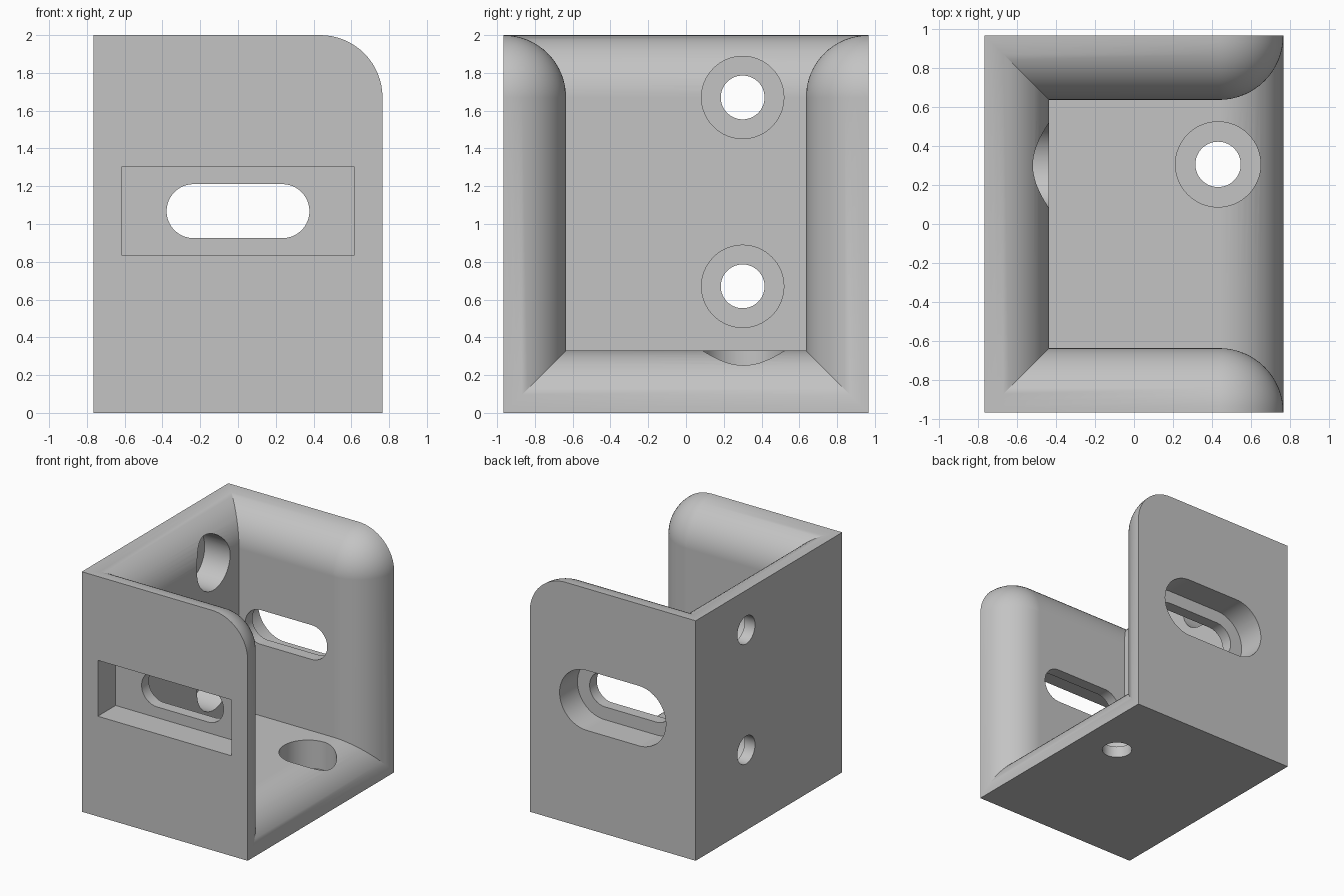
import bpy, bmesh
from math import sin, cos, pi

cube = bpy.data.objects.get("Cube")
if cube:
    bpy.data.objects.remove(cube, do_unlink=True)

X, Y, H = 0.765, 0.965, 2.0      # half width, half depth, height
T = 0.33                         # wall thickness and edge radius
WEB = 0.095                      # material left under each recess
SEG = 16

grey = bpy.data.materials.new("light_grey")
grey.use_nodes = True
colour = (0.55, 0.55, 0.55, 1)
grey.diffuse_color = colour
grey.node_tree.nodes["Principled BSDF"].inputs["Base Color"].default_value = colour


def arc(cx, cy, r, start, end, n=SEG):
    angles = [start + (end - start) * i / n for i in range(n + 1)]
    return [(cx + r * cos(a), cy + r * sin(a)) for a in angles]


def loft(name, rings):
    """Closed solid through matching rings of points."""
    bm = bmesh.new()
    loops = [[bm.verts.new(p) for p in ring] for ring in rings]
    for a, b in zip(loops, loops[1:]):
        for i in range(len(a)):
            j = (i + 1) % len(a)
            bm.faces.new((a[i], a[j], b[j], b[i]))
    bm.faces.new(loops[0])
    bm.faces.new(loops[-1])
    bmesh.ops.remove_doubles(bm, verts=bm.verts, dist=1e-5)
    bmesh.ops.recalc_face_normals(bm, faces=bm.faces)
    mesh = bpy.data.meshes.new(name)
    bm.to_mesh(mesh)
    bm.free()
    mesh.materials.append(grey)
    obj = bpy.data.objects.new(name, mesh)
    bpy.context.collection.objects.link(obj)
    return obj


def prism(name, outline, axis, lo, hi):
    """Extrude a 2D outline along the x, y or z axis."""
    place = {"x": lambda u, v, d: (d, u, v),
             "y": lambda u, v, d: (u, d, v),
             "z": lambda u, v, d: (u, v, d)}[axis]
    return loft(name, [[place(u, v, d) for u, v in outline] for d in (lo, hi)])


def slot(cu, cv, r, straight=0.0):
    n = 2 * SEG
    right = arc(cu + straight, cv, r, -pi / 2, pi / 2, n)
    left = arc(cu - straight, cv, r, pi / 2, 3 * pi / 2, n)
    return right + left if straight else right[:-1] + left[:-1]


def combine(target, tool, operation):
    mod = target.modifiers.new("join", "BOOLEAN")
    mod.operation, mod.solver, mod.object = operation, "EXACT", tool
    bpy.context.view_layer.objects.active = target
    bpy.ops.object.modifier_apply(modifier=mod.name)
    bpy.data.objects.remove(tool, do_unlink=True)


# Floor and side wall: one L profile with rounded free edges
profile = [(-X, 0)] + arc(X - T, 0, T, 0, pi / 2)
profile += [(T - X, T)] + arc(-X, H - T, T, 0, pi / 2)
bracket = prism("corner_bracket", profile, "y", -Y, Y)

# Front and back walls: free edges and corner rounded towards the inside
for name, side in (("front_wall", -1), ("back_wall", 1)):
    rings = []
    for i in range(SEG + 1):
        a = pi / 2 * i / SEG
        r = T * cos(a)
        outline = [(-X, 0), (X - T + r, 0)]
        outline += arc(X - T, H - T, r, 0, pi / 2) + [(-X, H - T + r)]
        rings.append([(u, side * (Y - T * sin(a)), v) for u, v in outline])
    combine(bracket, loft(name, rings), "UNION")

# Screw holes with counterbores in the side wall and floor
R_HOLE, R_BORE = 0.116, 0.218
holes = [("x", 0.30, 1.67, -X), ("x", 0.30, 0.67, -X), ("z", 0.43, 0.305, 0)]
for axis, u, v, face in holes:
    combine(bracket, prism("counterbore", slot(u, v, R_BORE), axis,
                           face + WEB, face + 0.5), "DIFFERENCE")
    combine(bracket, prism("screw_hole", slot(u, v, R_HOLE), axis,
                           face - 0.1, face + 0.2), "DIFFERENCE")

# Front pocket, back slot recess and the slots through both
ZS = 1.068
pocket = [(-0.617, ZS - 0.233), (0.617, ZS - 0.233),
          (0.617, ZS + 0.233), (-0.617, ZS + 0.233)]
recesses = [("front_pocket", pocket, -1),
            ("back_recess", slot(0, ZS, 0.25, 0.24), 1)]
for name, outline, side in recesses:
    inner = side * (Y - T + WEB)
    combine(bracket, prism(name, outline, "y", inner, side * (Y + 0.1)), "DIFFERENCE")
    combine(bracket, prism("through_slot", slot(0, ZS, 0.143, 0.235), "y",
                           side * (Y - 0.5), side * (Y + 0.2)), "DIFFERENCE")

# Smooth curves, crisp edges, flat planes
bpy.ops.object.select_all(action="DESELECT")
bracket.select_set(True)
bpy.context.view_layer.objects.active = bracket
bpy.ops.object.shade_smooth_by_angle(angle=0.35)
flatten = bracket.modifiers.new("even_normals", "WEIGHTED_NORMAL")
flatten.keep_sharp = True
